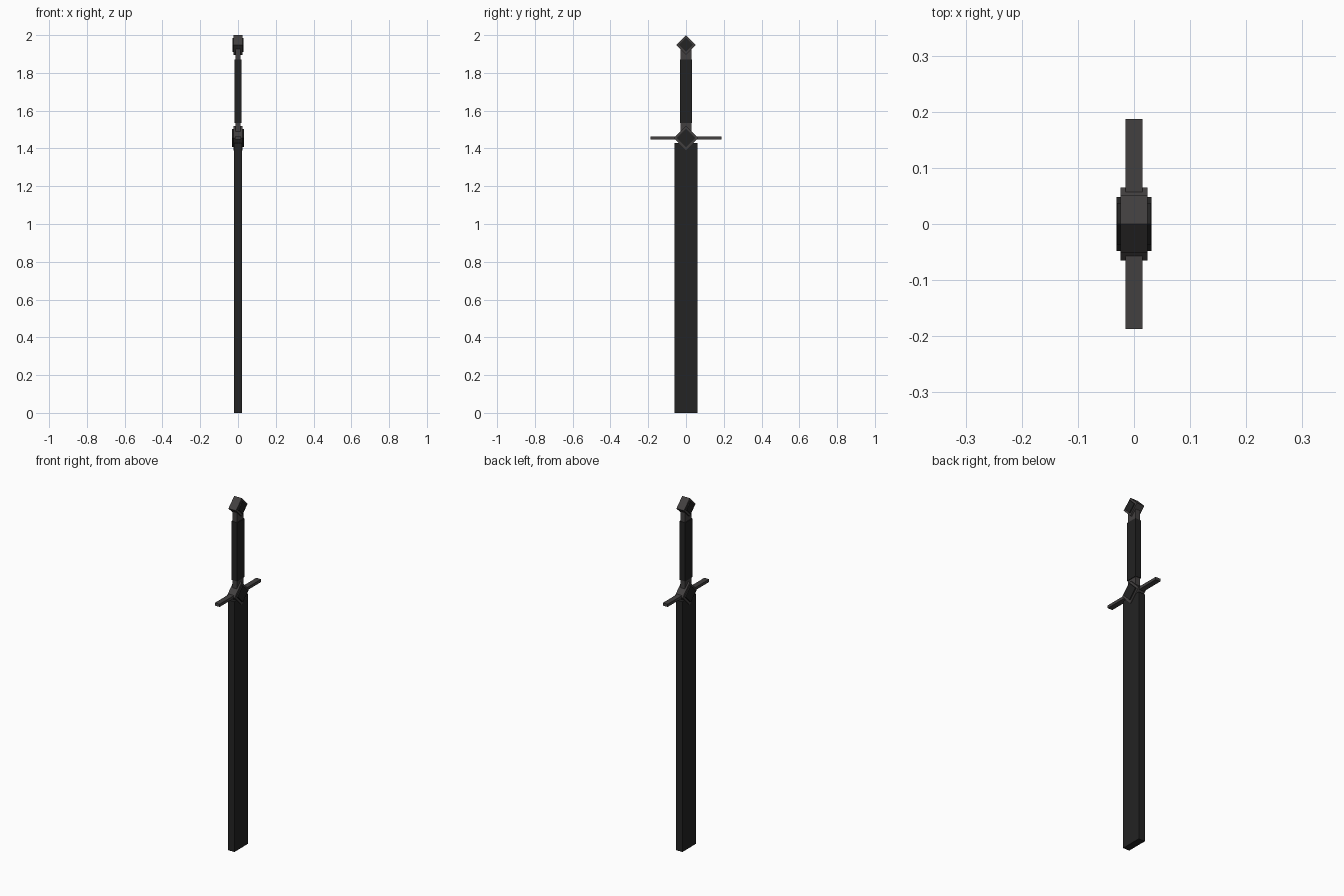
import bpy, bmesh

if "Cube" in bpy.data.objects:
    bpy.data.objects.remove(bpy.data.objects["Cube"])


def material(name, rgb):
    m = bpy.data.materials.new(name)
    m.diffuse_color = (*rgb, 1)
    m.use_nodes = True
    m.node_tree.nodes["Principled BSDF"].inputs["Base Color"].default_value = m.diffuse_color
    return m


black = material("blackened steel", (0.017, 0.017, 0.017))
leather = material("black leather", (0.016, 0.016, 0.016))
steel = material("dark grey steel", (0.055, 0.051, 0.051))


def prism(name, profile, half_x, mat):
    """Extrude a (y, z) outline symmetrically along x."""
    bm = bmesh.new()
    rings = [[bm.verts.new((x, y, z)) for y, z in profile] for x in (-half_x, half_x)]
    bm.faces.new(rings[0])
    bm.faces.new(rings[1])
    n = len(profile)
    for i in range(n):
        j = (i + 1) % n
        bm.faces.new((rings[0][i], rings[0][j], rings[1][j], rings[1][i]))
    bmesh.ops.recalc_face_normals(bm, faces=bm.faces)
    mesh = bpy.data.meshes.new(name)
    bm.to_mesh(mesh)
    bm.free()
    mesh.materials.append(mat)
    obj = bpy.data.objects.new(name, mesh)
    bpy.context.collection.objects.link(obj)
    return obj


def box(name, half_x, half_y, z0, z1, mat):
    return prism(name, [(-half_y, z0), (half_y, z0), (half_y, z1), (-half_y, z1)], half_x, mat)


def diamond(name, half_x, r, z, mat):
    return prism(name, [(0, z - r), (r, z), (0, z + r), (-r, z)], half_x, mat)


# Broad slab blade
box("blade", 0.02, 0.061, 0.0, 1.43, black)

# Cross guard with its diamond block and raised dark centre
box("cross_guard", 0.015, 0.187, 1.447, 1.463, steel)
diamond("guard_block", 0.024, 0.065, 1.455, steel)
diamond("guard_inlay", 0.031, 0.048, 1.455, black)

# Grip with a metal collar at either end
box("lower_collar", 0.014, 0.03, 1.46, 1.54, steel)
box("grip", 0.018, 0.033, 1.535, 1.87, leather)
box("upper_collar", 0.014, 0.03, 1.865, 1.93, steel)

# Diamond pommel
diamond("pommel", 0.024, 0.052, 1.948, steel)
diamond("pommel_inlay", 0.03, 0.037, 1.948, black)
